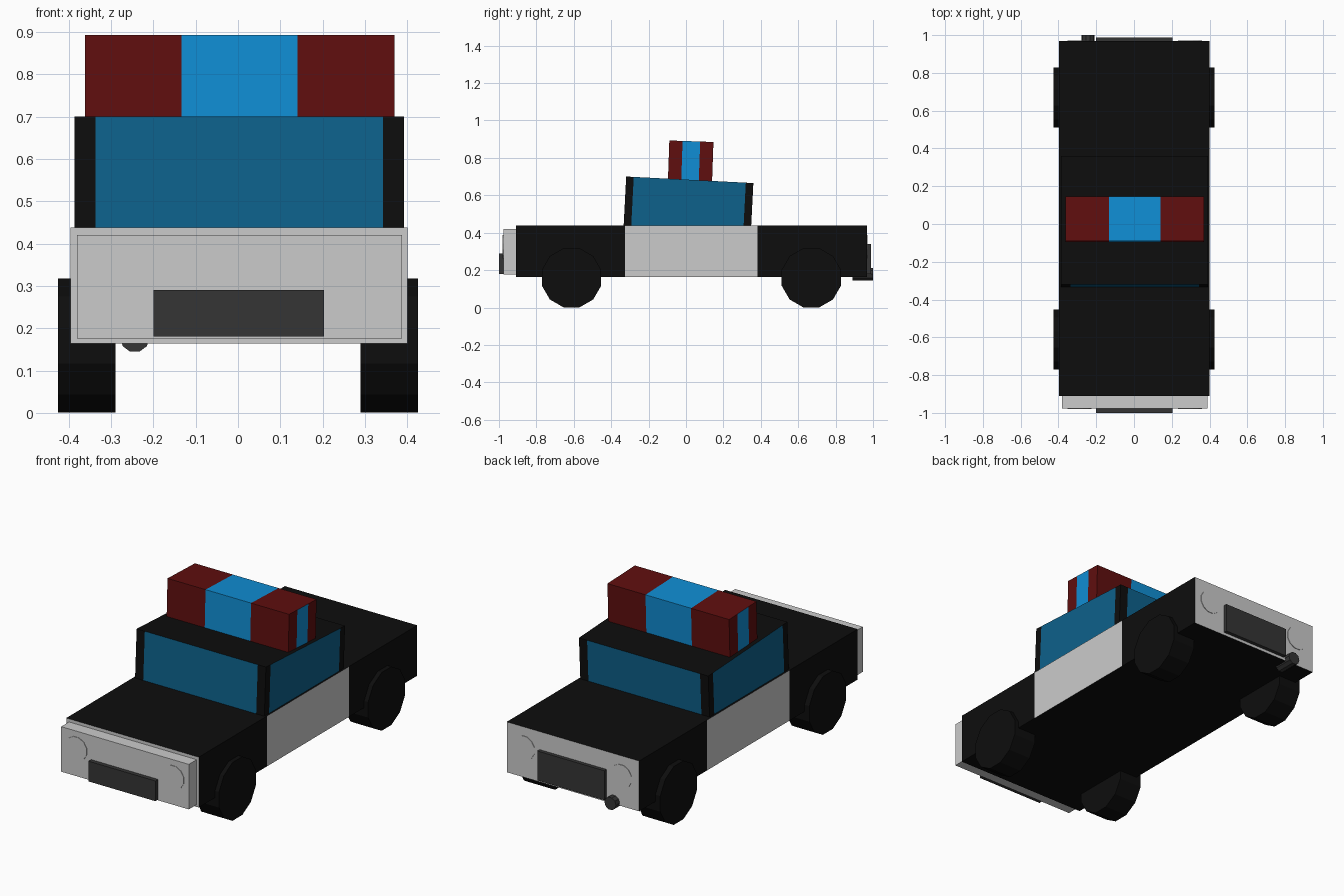
import bpy, bmesh, math
from mathutils import Vector, Matrix

if "Cube" in bpy.data.objects:
    bpy.data.objects.remove(bpy.data.objects["Cube"])


def material(name, rgb):
    m = bpy.data.materials.new(name)
    m.diffuse_color = (*rgb, 1)
    m.use_nodes = True
    m.node_tree.nodes["Principled BSDF"].inputs["Base Color"].default_value = m.diffuse_color
    return m


black = material("black", (0.004, 0.004, 0.004))
grey = material("light grey", (0.60, 0.60, 0.60))
dark = material("dark grey", (0.035, 0.035, 0.035))
glass = material("window blue", (0.004, 0.12, 0.26))
red = material("dark red", (0.115, 0.0045, 0.0045))
blue = material("light blue", (0.005, 0.27, 0.66))


def finish(name, bm, mats, rule=None):
    if rule:
        for f in bm.faces:
            f.material_index = rule(f.calc_center_median(), f.normal)
    me = bpy.data.meshes.new(name)
    bm.to_mesh(me)
    bm.free()
    ob = bpy.data.objects.new(name, me)
    for m in mats:
        me.materials.append(m)
    bpy.context.collection.objects.link(ob)
    return ob


def box(name, lo, hi, mats, rule=None, xcuts=(), ycuts=(), tilt=0):
    """Box from corner to corner, cut at local offsets from its centre, coloured by rule."""
    lo, hi = Vector(lo), Vector(hi)
    bm = bmesh.new()
    bmesh.ops.create_cube(bm, size=1, matrix=Matrix.Diagonal((*(hi - lo), 1)))
    for axis, cuts in ((0, xcuts), (1, ycuts)):
        for c in cuts:
            n = Vector((0, 0, 0))
            n[axis] = 1
            bmesh.ops.bisect_plane(bm, geom=bm.verts[:] + bm.edges[:] + bm.faces[:],
                                   plane_co=n * c, plane_no=n)
    bm.normal_update()
    ob = finish(name, bm, mats, rule)
    ob.location = (lo + hi) / 2
    ob.rotation_euler.x = math.radians(tilt)
    return ob


def cylinder(name, centre, radius, depth, sides, axis, mat):
    bm = bmesh.new()
    turn = Matrix.Rotation(math.pi / 2, 4, 'Y' if axis == 'X' else 'X')
    bmesh.ops.create_cone(bm, cap_ends=True, segments=sides, radius1=radius, radius2=radius,
                          depth=depth, matrix=turn @ Matrix.Rotation(math.pi / sides, 4, 'Z'))
    ob = finish(name, bm, [mat])
    ob.location = centre
    return ob


# body: grey ends and grey door panels
YC = (-0.91 + 0.968) / 2


def body_rule(c, n):
    if abs(n.y) > 0.5:
        return 1
    return 1 if abs(n.x) > 0.5 and -0.325 < c.y + YC < 0.383 else 0


box("body", (-0.396, -0.91, 0.164), (0.401, 0.968, 0.438), [black, grey], body_rule,
    ycuts=(-0.325 - YC, 0.383 - YC))

# front panel, grille and rear plate
box("front_panel", (-0.38, -0.977, 0.176), (0.388, -0.905, 0.421), [grey])
box("grille", (-0.2, -1.0, 0.18), (0.203, -0.97, 0.29), [dark])
box("rear_plate", (-0.2, 0.96, 0.18), (0.203, 0.988, 0.34), [dark])


# cab: windows between black corner pillars, slightly tilted
def cab_rule(c, n):
    if abs(n.y) > 0.5:
        return 1 if abs(c.x) < 0.34 else 0
    if abs(n.x) > 0.5:
        return 1 if abs(c.y) < 0.3 else 0
    return 0


box("cab", (-0.386, -0.328, 0.383), (0.392, 0.353, 0.683), [black, glass], cab_rule,
    xcuts=(-0.34, 0.34), ycuts=(-0.3, 0.3), tilt=-2.95)


# light bar: red with blue middle, blue stripe on each end
def bar_rule(c, n):
    if abs(n.x) > 0.5:
        return 1 if abs(c.y) < 0.047 else 0
    return 1 if abs(c.x) < 0.137 else 0


box("light_bar", (-0.362, -0.093, 0.669), (0.37, 0.143, 0.889), [red, blue], bar_rule,
    xcuts=(-0.137, 0.137), ycuts=(-0.047, 0.047), tilt=-2)

# wheels and lamps, mirrored left and right
for side, s in (("left", -1), ("right", 1)):
    for end, y in (("front", -0.612), ("rear", 0.67)):
        cylinder(f"{end}_{side}_wheel", (s * 0.357, y, 0.159), 0.164, 0.136, 12, 'X', black)
    cylinder(f"{side}_headlight", (0.004 + s * 0.292, -0.977, 0.326), 0.065, 0.006, 12, 'Y', grey)
    cylinder(f"{side}_tail_light", (0.004 + s * 0.292, 0.968, 0.326), 0.065, 0.006, 12, 'Y', grey)

# exhaust pipe
cylinder("exhaust_pipe", (-0.244, 0.945, 0.178), 0.035, 0.11, 10, 'Y', dark)
